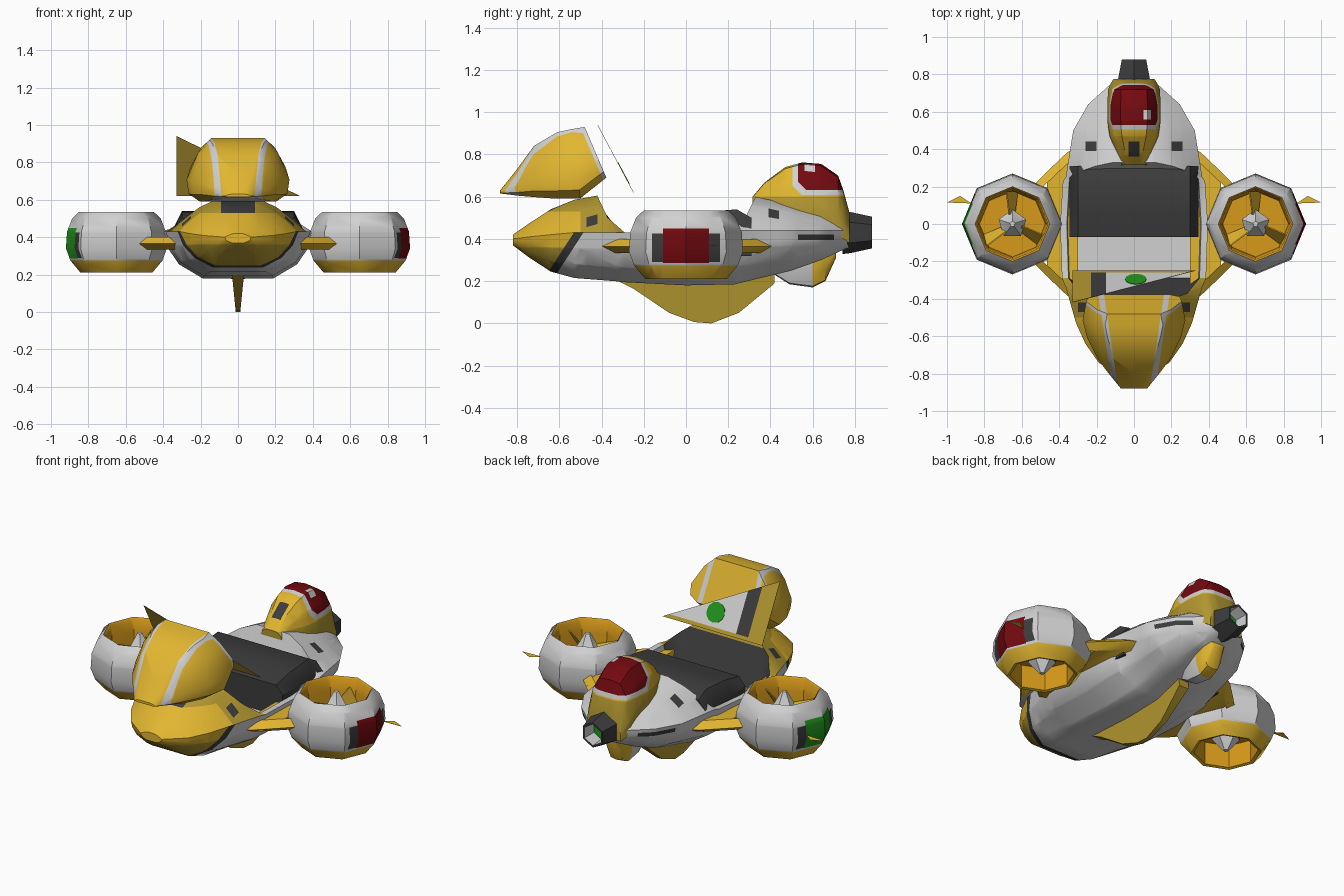
import bpy, bmesh, math
from mathutils import Vector

if "Cube" in bpy.data.objects:
    bpy.data.objects.remove(bpy.data.objects["Cube"], do_unlink=True)

# Palette shared by every part
COLOURS = {"white": (.64, .64, .64), "charcoal": (.045, .045, .045), "yellow": (.76, .47, .03),
           "mustard": (.45, .31, .03), "red": (.17, .003, .005), "green": (.015, .3, .012),
           "orange": (.68, .32, .01)}
NAMES = list(COLOURS)
MATS = []
for n, c in COLOURS.items():
    m = bpy.data.materials.new(n)
    m.use_nodes = True
    m.diffuse_color = (*c, 1)
    m.node_tree.nodes["Principled BSDF"].inputs["Base Color"].default_value = (*c, 1)
    MATS.append(m)


def finish(bm, name, colour, cuts=(), angle=35):
    """Cut the mesh along planes, colour faces by name or rule, and link it."""
    bmesh.ops.recalc_face_normals(bm, faces=bm.faces[:])
    for co, no in cuts:
        geom = bm.verts[:] + bm.edges[:] + bm.faces[:]
        bmesh.ops.bisect_plane(bm, geom=geom, dist=1e-5, plane_co=co, plane_no=no)
    bm.normal_update()
    for f in bm.faces:
        n = colour if isinstance(colour, str) else colour(f.calc_center_median(), f.normal)
        f.material_index = NAMES.index(n)
    me = bpy.data.meshes.new(name)
    bm.to_mesh(me)
    bm.free()
    for m in MATS:
        me.materials.append(m)
    ob = bpy.data.objects.new(name, me)
    bpy.context.collection.objects.link(ob)
    bpy.ops.object.select_all(action='DESELECT')
    ob.select_set(True)
    bpy.context.view_layer.objects.active = ob
    bpy.ops.object.shade_smooth_by_angle(angle=math.radians(angle))


def loft(name, rings, colour, cuts=(), closed=False, angle=35):
    bm = bmesh.new()
    vs = [[bm.verts.new(p) for p in r] for r in rings]
    n = len(vs[0])
    for a, b in zip(vs, vs[1:] + vs[:1] if closed else vs[1:]):
        for i in range(n):
            j = (i + 1) % n
            bm.faces.new((a[i], a[j], b[j], b[i]))
    if not closed:
        bm.faces.new(vs[0])
        bm.faces.new(vs[-1])
    finish(bm, name, colour, cuts, angle)


def prism(name, pts, vec, colour, cuts=()):
    loft(name, [[Vector(p) for p in pts], [Vector(p) + Vector(vec) for p in pts]], colour, cuts)


def both(half):
    """Mirror a half ring that starts and ends on the centre line."""
    return half + [(-x, y, z) for x, y, z in reversed(half[1:-1])]


def planes(axis, *vals):
    no = [0, 0, 0]
    no[axis] = 1
    return [([v * k for k in no], no) for v in vals]


def inside(c, x, y, z):
    return x[0] < abs(c.x) < x[1] and y[0] < c.y < y[1] and z[0] < c.z < z[1]


# Hull: lofted sections, open over the cockpit
def hull_ring(y, w, zb, zw, zt, lean=0, floor=None):
    h, d = zt - zw, zw - zb
    if floor:
        top = [(0, floor), (.5, floor), (.86, floor), (.91, zw)]
    else:
        top = [(0, zt), (.3, zt), (.56, zw + .75 * h), (.78, zw + .4 * h)]
    low = [(1, zw), (.95, zw - .35 * d), (.8, zw - .7 * d), (.48, zb), (0, zb)]
    return both([(u * w, y + lean * (zt - max(z, zw)), z) for u, z in top + low])


hull_rings = [hull_ring(*s) for s in (
    (-.82, .07, .37, .40, .42), (-.74, .19, .31, .41, .475), (-.64, .26, .245, .42, .54),
    (-.53, .31, .215, .43, .585), (-.42, .365, .2, .43, .605, .47),
    (-.29, .385, .195, .43, .43, 0, .32), (0, .395, .18, .43, .43, 0, .32),
    (.23, .38, .185, .44, .44, 0, .32), (.33, .365, .19, .44, .6, -.5),
    (.5, .325, .25, .44, .56), (.64, .245, .3, .44, .53), (.77, .1, .36, .44, .5))]


def hull_colour(c, n):
    s = c.y - .65 * c.z
    if inside(c, (.2, .26), (.39, .44), (.44, 1)) or inside(c, (.25, .3), (-.47, -.42), (.46, 1)):
        return "charcoal"
    if inside(c, (.1, .4), (.53, .7), (.395, .42)):
        return "charcoal"
    if c.y < -.45 and c.z > .53 and abs(c.x) < .09:
        return "charcoal"
    # rear-facing wall ahead of the cockpit
    if -.43 < c.y < -.28 and n.y > .3 and c.z < .53:
        return "charcoal"
    if c.y < -.3 and c.z > .43:
        return "yellow" if c.y < -.5 and c.z < .53 else "mustard"
    if s < -.81:
        return "yellow" if c.z > .36 else "mustard"
    return "charcoal" if s < -.765 else "white"


band = (0, 1, -.65)
loft("hull", hull_rings, hull_colour,
     [((0, -.81, 0), band), ((0, -.765, 0), band)]
     + planes(0, -.3, -.26, -.25, -.2, -.09, .09, .2, .25, .26, .3)
     + planes(1, -.5, -.47, -.42, .39, .44, .53, .7) + planes(2, .36, .395, .42, .43, .53))

# Cockpit block with tapering sides
loft("cockpit_block", [[(u * s, y, z) for s, u, z in
                        ((-1, .335, .32), (-1, .345, .45), (-1, .3, t), (1, .3, t), (1, .345, .45), (1, .335, .32))]
                       for y, t in ((-.07, .5), (.06, .525), (.24, .54), (.31, .5))], "charcoal")

# Keel fin
keel = [(-.32, .2), (-.25, .165), (-.08, .05), (.04, .006), (.12, 0), (.25, .05), (.42, .19), (.42, .23), (-.32, .23)]
loft("keel", [[(s * (.012 + .1 * z), y, z) for y, z in keel] for s in (-1, 1)], "mustard")


# Raised canopy with pale stripes and rear rim
def canopy_ring(y, w, zb, zt, lean=0):
    h = zt - zb
    half = [(0, zt), (.56, zt), (.78, zt - .22 * h), (1, zb + .35 * h), (.96, zb + .12 * h), (.75, zb), (0, zb)]
    return both([(u * w, y + lean * (zt - z), z) for u, z in half])


def canopy_colour(c, n):
    rim = c.y + .43 * c.z > -.1 and n.y < .8 and abs(c.x) > .15
    if n.z < -.93 or rim or .16 < abs(c.x) - .15 * (c.y + .38) < .19:
        return "white"
    return "yellow"


stripes = [((s * v, -.38, 0), (s, -.15, 0)) for s in (-1, 1) for v in (.16, .19)]
loft("canopy", [canopy_ring(*s) for s in (
    (-.88, .07, .615, .63), (-.8, .135, .605, .73), (-.72, .195, .598, .84), (-.61, .25, .59, .905),
    (-.54, .275, .592, .92, .12), (-.48, .255, .69, .93, .43))], canopy_colour,
    stripes + [((0, -.1, 0), (0, 1, .43))])

# Slanted triangular panel, marked on its rear side
A, B, C = Vector((-.33, -.42, .94)), Vector((-.33, -.25, .62)), Vector((.33, -.25, .62))
out = (C - B).cross(A - B).normalized()
out = out if out.y > 0 else -out


def panel_colour(c, n):
    if n.dot(out) < .5 or c.x < -.23 or c.z < .64:
        return "mustard"
    return "charcoal" if c.x < -.15 else "white"


prism("panel", [A, B, C], out * .002, panel_colour, planes(0, -.23, -.15) + planes(2, .64))
side, up, mid = Vector((1, 0, 0)), (A - B).normalized(), Vector((.01, -.298, .71)) + out * .001
prism("panel_light", [mid + (side * math.cos(k * math.pi / 6) + up * math.sin(k * math.pi / 6)) * .058
                      for k in range(12)], out * .004, "green")


# Pods above and below the tail
def pod_ring(y, w, za, zb):
    h = zb - za
    return both([(0, y, zb), (.5 * w, y, zb - .03 * h), (.82 * w, y, zb - .3 * h),
                 (w, y, za + .3 * h), (w, y, za), (0, y, za)])


def pod_colour(c, n):
    if inside(c, (-1, .03), (.36, .44), (.6, 1)):
        return "charcoal"
    if .05 < c.x < .09 and .56 < c.y < .61 and c.z > .68:
        return "white"
    if c.y > .53 and c.z > .632 and c.y + c.z > 1.2:
        return "red"
    if c.y > .505 and c.z > .607 and c.y + c.z > 1.155:
        return "white"
    return "yellow" if c.z > .6 else "mustard"


loft("upper_pod", [pod_ring(*s) for s in (
    (.315, .075, .53, .6), (.37, .09, .53, .665), (.47, .13, .5, .74), (.55, .143, .48, .762),
    (.64, .143, .46, .755), (.72, .138, .42, .7), (.745, .128, .4, .63), (.775, .11, .38, .52))], pod_colour,
    planes(0, -.03, .03, .05, .09) + planes(1, .36, .44, .505, .53, .56, .61) + planes(2, .6, .607, .632, .68)
    + [((0, v, 0), (0, 1, 1)) for v in (1.155, 1.2)])
loft("lower_pod", [pod_ring(y, w, .38, z) for y, w, z in (
    (.42, .04, .23), (.49, .065, .185), (.6, .075, .17), (.66, .07, .2), (.71, .05, .31))],
    lambda c, n: "yellow" if c.y > .6 else "white")


def ring(cx, y, z, r, n, axis="z", turn=0.0):
    a = [2 * math.pi * (k + turn) / n for k in range(n)]
    if axis == "y":
        return [(cx + r * math.sin(t), y, z + r * math.cos(t)) for t in a]
    return [(cx + r * math.cos(t), y + r * math.sin(t), z) for t in a]


# Hollow tail nozzle
def nozzle_colour(c, n):
    if c.y < .81 and n.y > .8:
        return "green"
    return "white" if n.y > -.5 and Vector((c.x, 0, c.z - .43)).dot(n) < 0 else "charcoal"


loft("tail_nozzle", [ring(0, y, .43, r, 6, "y") for y, r in
                     ((.74, .102), (.78, .097), (.88, .075), (.88, .063), (.8, .056))], nozzle_colour)

# Ducted fans with arms, hubs, blades and winglets
profile = [(.2, .535), (.237, .5), (.264, .43), (.27, .34), (.246, .275), (.192, .21),
           (.175, .215), (.175, .37), (.19, .525)]
for s, side_name, lamp in ((1, "left", "red"), (-1, "right", "green")):
    cx = s * .65

    def duct_colour(c, n):
        if Vector((c.x - cx, c.y, 0)).dot(n) < 0 and abs(n.z) < .9:
            return "orange"
        if s * (c.x - cx) > .1:
            if abs(c.y) < .11 and .285 < c.z < .45:
                return lamp
            if abs(c.y) < .16 and .29 < c.z < .425:
                return "charcoal"
        return "yellow" if c.z < .275 else "white"

    rings = [[(cx + r * math.cos(a), r * math.sin(a), z) for r, z in profile]
             for a in (k * math.pi / 4 for k in range(8))]
    loft(side_name + "_duct", rings, duct_colour,
         planes(1, -.16, -.11, .11, .16) + planes(2, .275, .285, .29, .425, .45), closed=True, angle=40)
    loft(side_name + "_fan_disc", [ring(cx, 0, z, .18, 8) for z in (.35, .38)], "orange")

    loft(side_name + "_hub", [ring(cx, 0, z, r, 5, turn=.25) for r, z in
                              ((.015, .22), (.055, .27), (.078, .3), (.078, .43), (.058, .45), (.015, .53))],
         lambda c, n: "white" if c.z > .435 or c.z < .29 else "red", angle=20)

    for k in range(3):
        t = math.pi / 2 + k * 2 * math.pi / 3
        d, e = Vector((math.cos(t), math.sin(t), 0)), Vector((-math.sin(t), math.cos(t), 0))
        o = Vector((cx, 0, .43))
        prism(f"{side_name}_blade_{k + 1}",
              [o + d * r + e * w + Vector((0, 0, h)) for r, w, h in
               ((.05, -.015, -.03), (.175, -.03, -.05), (.175, .03, .05), (.05, .015, .03))],
              e * .006, "yellow")

    loft(side_name + "_arm", [[(s * x, p, z) for p, z in
                               ((-y, .365), (.06 - y, .4), (y - .06, .4), (y, .365), (y - .06, .333), (.06 - y, .333))]
                              for x, y in ((.3, .42), (.36, .38), (.465, .28))], "yellow")
    for f, end in ((1, "rear"), (-1, "front")):
        loft(f"{side_name}_{end}_arm_tip",
             [[(s * x, f * p, z) for p, z in ((y, .365), (y - .06, .4), (y - .06, .333))]
              for x, y in ((.46, .285), (.54, .205))], "yellow")

    prism(side_name + "_winglet", [(s * .87, .11, .368), (s * 1.0, .115, .368), (s * .93, .15, .368)],
          (0, 0, .002), "yellow")
